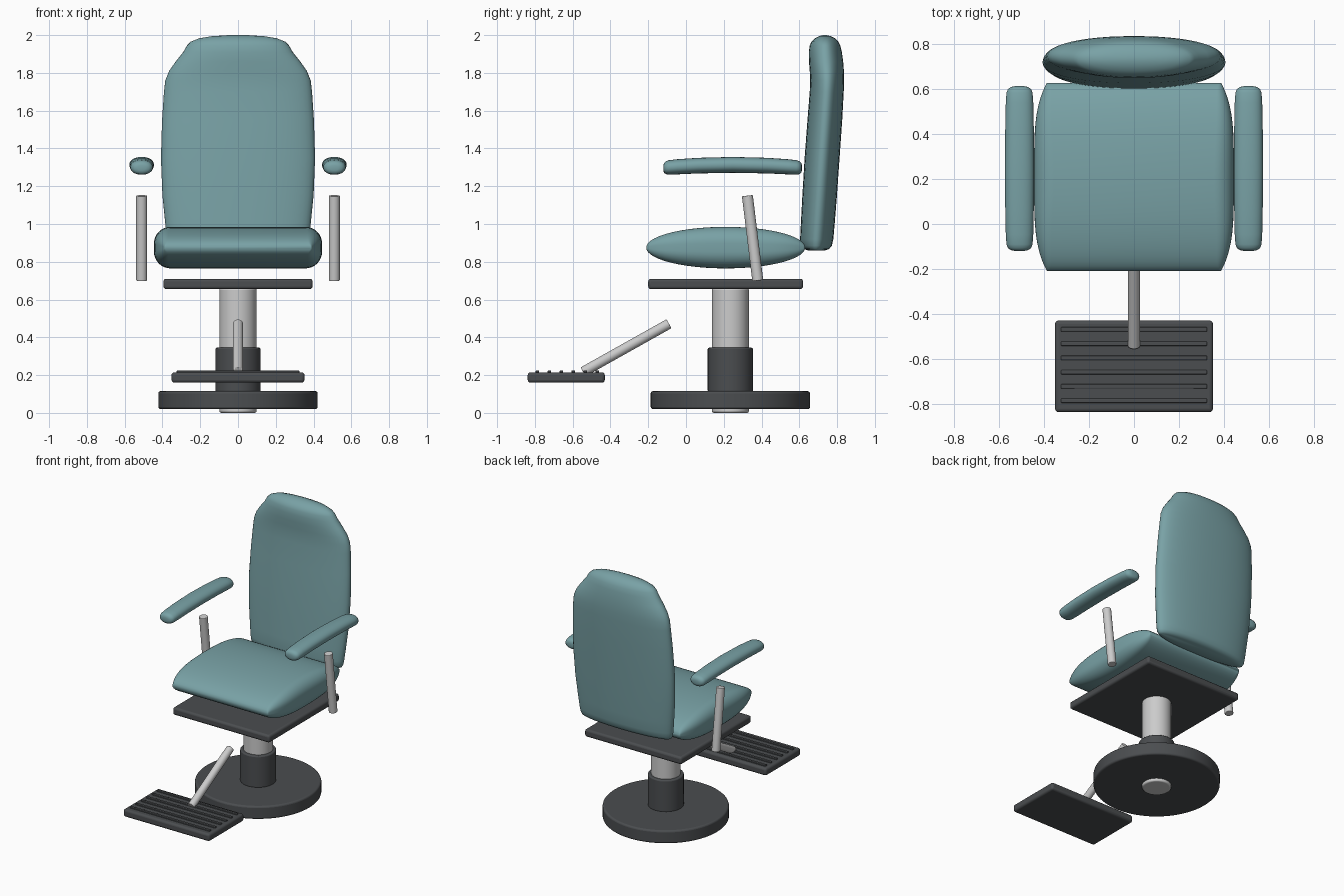
import bpy, bmesh, math
from mathutils import Vector

if "Cube" in bpy.data.objects:
    bpy.data.objects.remove(bpy.data.objects["Cube"])


def material(name, rgb):
    m = bpy.data.materials.new(name)
    m.diffuse_color = (*rgb, 1)
    m.use_nodes = True
    m.node_tree.nodes["Principled BSDF"].inputs["Base Color"].default_value = m.diffuse_color
    return m


TEAL = material("teal_vinyl", (0.19, 0.36, 0.38))
DARK = material("dark_rubber", (0.07, 0.075, 0.08))
METAL = material("pale_metal", (0.7, 0.7, 0.7))


def finish(ob, name, mat, bevel=0, angle=40):
    ob.name = name
    ob.data.materials.append(mat)
    if bevel:
        b = ob.modifiers.new("bevel", 'BEVEL')
        b.width, b.segments = bevel, 3
    bpy.context.view_layer.objects.active = ob
    bpy.ops.object.select_all(action='DESELECT')
    ob.select_set(True)
    bpy.ops.object.shade_smooth_by_angle(angle=math.radians(angle))
    return ob


def box(name, lo, hi, mat, bevel):
    lo, hi = Vector(lo), Vector(hi)
    bpy.ops.mesh.primitive_cube_add(size=1, location=(lo + hi) / 2)
    ob = bpy.context.object
    ob.scale = hi - lo
    bpy.ops.object.transform_apply(location=False, rotation=False, scale=True)
    return finish(ob, name, mat, bevel)


def rod(name, a, b, r, mat, bevel=0.005, sides=48):
    a, b = Vector(a), Vector(b)
    bpy.ops.mesh.primitive_cylinder_add(vertices=sides, radius=r, depth=(b - a).length,
                                        location=(a + b) / 2)
    ob = bpy.context.object
    ob.rotation_euler = (b - a).to_track_quat('Z', 'Y').to_euler()
    return finish(ob, name, mat, bevel)


def loft(name, rings, mat):
    """Skin a list of equal-length rings and cap both ends."""
    bm = bmesh.new()
    vs = [[bm.verts.new(p) for p in ring] for ring in rings]
    n = len(vs[0])
    for r0, r1 in zip(vs, vs[1:]):
        for i in range(n):
            bm.faces.new((r0[i], r0[(i + 1) % n], r1[(i + 1) % n], r1[i]))
    bm.faces.new(vs[0])
    bm.faces.new(vs[-1])
    bmesh.ops.recalc_face_normals(bm, faces=bm.faces)
    me = bpy.data.meshes.new(name)
    bm.to_mesh(me)
    bm.free()
    ob = bpy.data.objects.new(name, me)
    bpy.context.collection.objects.link(ob)
    return finish(ob, name, mat, angle=70)


def oval(a, b, power=2.0, n=48):
    pts = []
    for i in range(n):
        c, s = math.cos(math.tau * i / n), math.sin(math.tau * i / n)
        e = 2 / power
        pts.append((math.copysign(abs(c) ** e, c) * a, math.copysign(abs(s) ** e, s) * b))
    return pts


def rounded_rect(w, h, r, n=8):
    pts = []
    for q, (sx, sz) in enumerate([(1, 1), (-1, 1), (-1, -1), (1, -1)]):
        for i in range(n + 1):
            t = math.pi / 2 * (q + i / n)
            pts.append((sx * (w - r) + r * math.cos(t), sz * (h - r) + r * math.sin(t)))
    return pts


# Pedestal
CY = 0.235
rod("base_disc", (0, CY, 0.02), (0, CY, 0.115), 0.422, DARK, 0.012, 96)
rod("pedestal_sleeve", (0, CY, 0.11), (0, CY, 0.345), 0.12, DARK, 0.008)
rod("pedestal_column", (0, CY, 0), (0, CY, 0.66), 0.098, METAL, 0.01)
box("seat_plate", (-0.395, -0.2, 0.655), (0.395, 0.62, 0.71), DARK, 0.015)

# Seat cushion: lens from the side, rounded slab from the front
rings = []
for i in range(25):
    a = -1.48 + 2.96 * i / 24
    t, h = math.sin(a), 0.11 * math.cos(a)
    w = 0.445 - 0.058 * t ** 4
    rings.append([(x, 0.21 + 0.421 * t, 0.875 + z) for x, z in rounded_rect(w, h, 0.8 * h)])
loft("seat_cushion", rings, TEAL)

# Backrest: z, half width, front y, back y
profile = [
    (0.86, 0.345, 0.645, 0.735), (0.868, 0.36, 0.622, 0.758), (0.885, 0.37, 0.608, 0.772),
    (0.92, 0.376, 0.604, 0.78), (1.0, 0.385, 0.608, 0.787), (1.15, 0.4, 0.616, 0.799),
    (1.35, 0.408, 0.628, 0.813), (1.55, 0.402, 0.643, 0.827), (1.7, 0.392, 0.655, 0.835),
    (1.76, 0.385, 0.657, 0.837), (1.81, 0.365, 0.655, 0.836), (1.86, 0.33, 0.651, 0.832),
    (1.91, 0.29, 0.65, 0.825), (1.945, 0.27, 0.655, 0.817), (1.965, 0.25, 0.664, 0.806),
    (1.983, 0.205, 0.682, 0.79), (1.994, 0.14, 0.703, 0.767), (2.0, 0.05, 0.724, 0.745)]
loft("backrest", [[(x, (f + b) / 2 + y, z) for x, y in oval(w, (b - f) / 2, 2.15)]
                  for z, w, f, b in profile], TEAL)

# Armrests and their posts
for side, s in (("left", -1), ("right", 1)):
    rings = []
    for t, k in [(-1, 0.35), (-0.99, 0.65), (-0.965, 0.87), (-0.92, 0.97), (-0.8, 1), (-0.5, 1),
                 (0, 1), (0.5, 1), (0.8, 1), (0.92, 0.97), (0.965, 0.87), (0.99, 0.65), (1, 0.35)]:
        w = (0.065 - 0.006 * t * t) * k
        h = (0.042 - 0.003 * t * t) * k
        rings.append([(s * 0.51 + x, 0.247 + 0.367 * t, 1.313 - 0.016 * t * t + z)
                      for x, z in oval(w, h, 2.2, 32)])
    loft(side + "_armrest", rings, TEAL)
    rod(side + "_arm_post", (s * 0.51, 0.38, 0.7), (s * 0.51, 0.325, 1.15), 0.029, METAL, 0.004, 32)

# Footrest with ridges and strut
box("footrest", (-0.352, -0.838, 0.16), (0.352, -0.43, 0.215), DARK, 0.015)
for i in range(6):
    y = -0.787 + 0.0635 * i
    box(f"footrest_ridge_{i + 1}", (-0.325, y - 0.01, 0.205), (0.325, y + 0.01, 0.224), DARK, 0.004)
rod("footrest_strut", (0, -0.545, 0.217), (0, -0.09, 0.472), 0.027, METAL, 0.004, 32)
